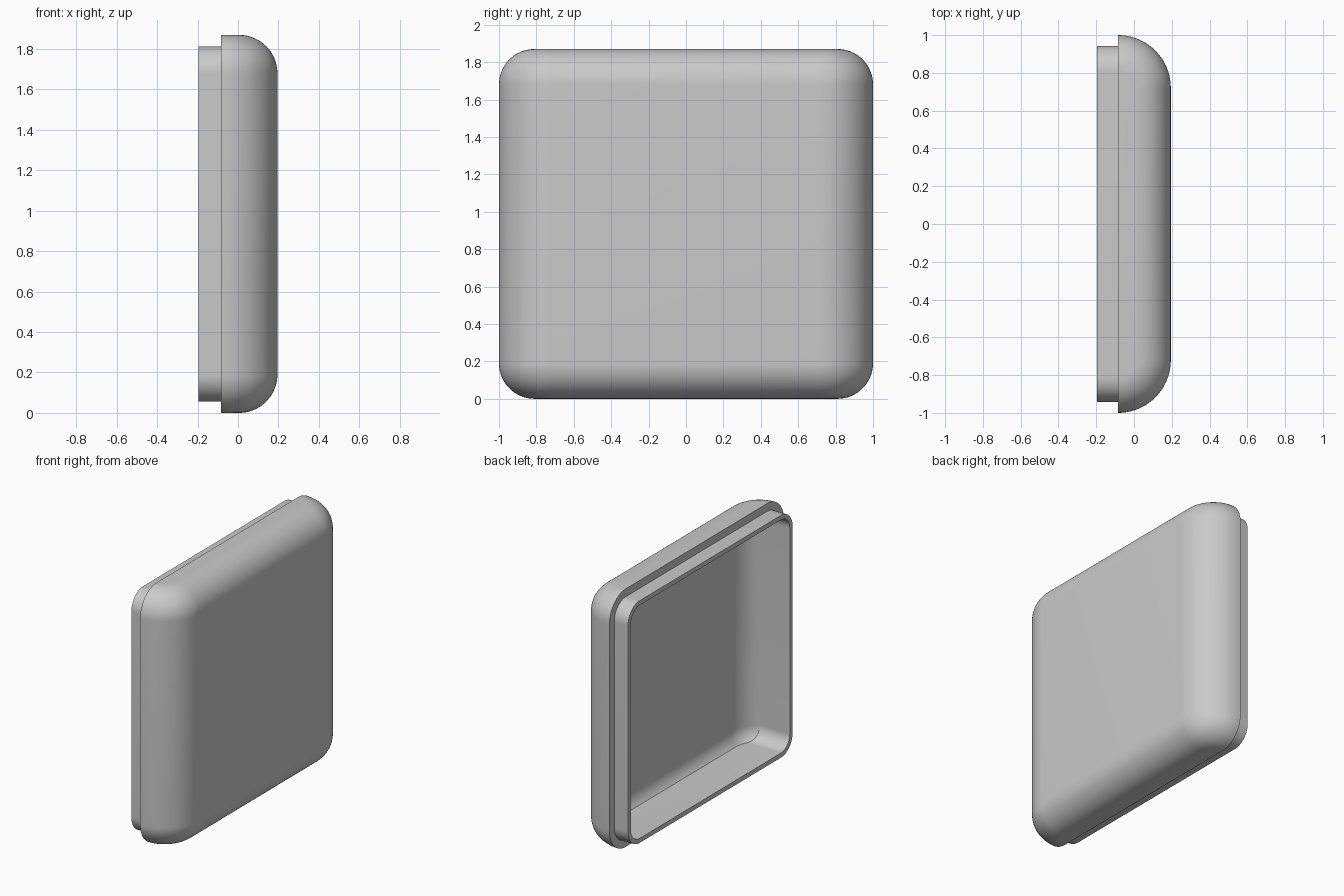
import bpy, bmesh
from math import sin, cos, pi

cube = bpy.data.objects.get("Cube")
if cube:
    bpy.data.objects.remove(cube, do_unlink=True)

BACK, SHOULDER, FRONT = -0.195, -0.085, 0.195   # depth stations along x
HALF_Y, HALF_Z = 1.0, 0.935
SIDE_ROUND, EDGE_ROUND = 0.28, 0.19
LIP_OUT, LIP_IN, WALL = 0.057, 0.09, 0.05
STEPS = 20


def loft(name, rings):
    """Skin closed rings of points into a capped solid."""
    bm = bmesh.new()
    loops = [[bm.verts.new(p) for p in ring] for ring in rings]
    for a, b in zip(loops, loops[1:]):
        for i in range(len(a)):
            j = (i + 1) % len(a)
            bm.faces.new((a[i], a[j], b[j], b[i]))
    bm.faces.new(loops[0])
    bm.faces.new(loops[-1])
    bmesh.ops.recalc_face_normals(bm, faces=bm.faces)
    mesh = bpy.data.meshes.new(name)
    bm.to_mesh(mesh)
    bm.free()
    obj = bpy.data.objects.new(name, mesh)
    bpy.context.collection.objects.link(obj)
    return obj


def footprint(z, inset, back):
    """D-shaped outline at height z: flat back, two rounded front corners."""
    r = SIDE_ROUND - inset
    arc = [(SHOULDER + r * sin(i / STEPS * pi / 2),
            HALF_Y - SIDE_ROUND + r * cos(i / STEPS * pi / 2)) for i in range(STEPS + 1)]
    half = ([(back, arc[0][1])] if back < SHOULDER else []) + arc
    return [(x, y, z) for x, y in half] + [(x, -y, z) for x, y in reversed(half)]


def pillow(name, offset, back):
    """Stack of footprints with top and bottom edges rounded over."""
    r = EDGE_ROUND - offset
    rings = []
    for side in (-1, 1):
        for i in range(STEPS + 1):
            a = (i if side > 0 else STEPS - i) / STEPS * pi / 2
            z = HALF_Z + side * (HALF_Z - EDGE_ROUND + r * sin(a))
            rings.append(footprint(z, offset + r * (1 - cos(a)), back))
    return loft(name, rings)


def rounded_block(name, inset, x0, x1):
    """Rounded rectangle extruded along x."""
    r = EDGE_ROUND - inset
    rings = []
    for x in (x0, x1):
        ring = []
        for q, (sy, sz) in enumerate([(1, 1), (-1, 1), (-1, -1), (1, -1)]):
            for i in range(STEPS + 1):
                a = (q + i / STEPS) * pi / 2
                ring.append((x, sy * (HALF_Y - EDGE_ROUND) + r * cos(a),
                             HALF_Z + sz * (HALF_Z - EDGE_ROUND) + r * sin(a)))
        rings.append(ring)
    return loft(name, rings)


def combine(obj, tool, operation):
    """Apply a boolean and discard the tool."""
    mod = obj.modifiers.new(operation.lower(), "BOOLEAN")
    mod.object, mod.operation, mod.solver = tool, operation, "EXACT"
    bpy.context.view_layer.objects.active = obj
    bpy.ops.object.modifier_apply(modifier=mod.name)
    bpy.data.objects.remove(tool, do_unlink=True)


# rounded outer shell with the stepped lip behind it
cover = pillow("cover_shell", 0, SHOULDER)
combine(cover, rounded_block("lip", LIP_OUT, BACK, SHOULDER + 0.03), "UNION")

# hollow: straight lip walls ending in the rounded inner shell
cavity = rounded_block("cavity", LIP_IN, BACK - 0.1, FRONT)
combine(cavity, pillow("inner_shell", WALL, BACK - 0.2), "INTERSECT")
combine(cover, cavity, "DIFFERENCE")

# plain grey plastic
grey = bpy.data.materials.new("plain_grey")
grey.use_nodes = True
colour = (0.59, 0.59, 0.59, 1)
grey.diffuse_color = colour
grey.node_tree.nodes["Principled BSDF"].inputs["Base Color"].default_value = colour
cover.data.materials.clear()
cover.data.materials.append(grey)

bpy.ops.object.select_all(action="DESELECT")
cover.select_set(True)
bpy.context.view_layer.objects.active = cover
bpy.ops.object.shade_smooth_by_angle(angle=pi / 7)
